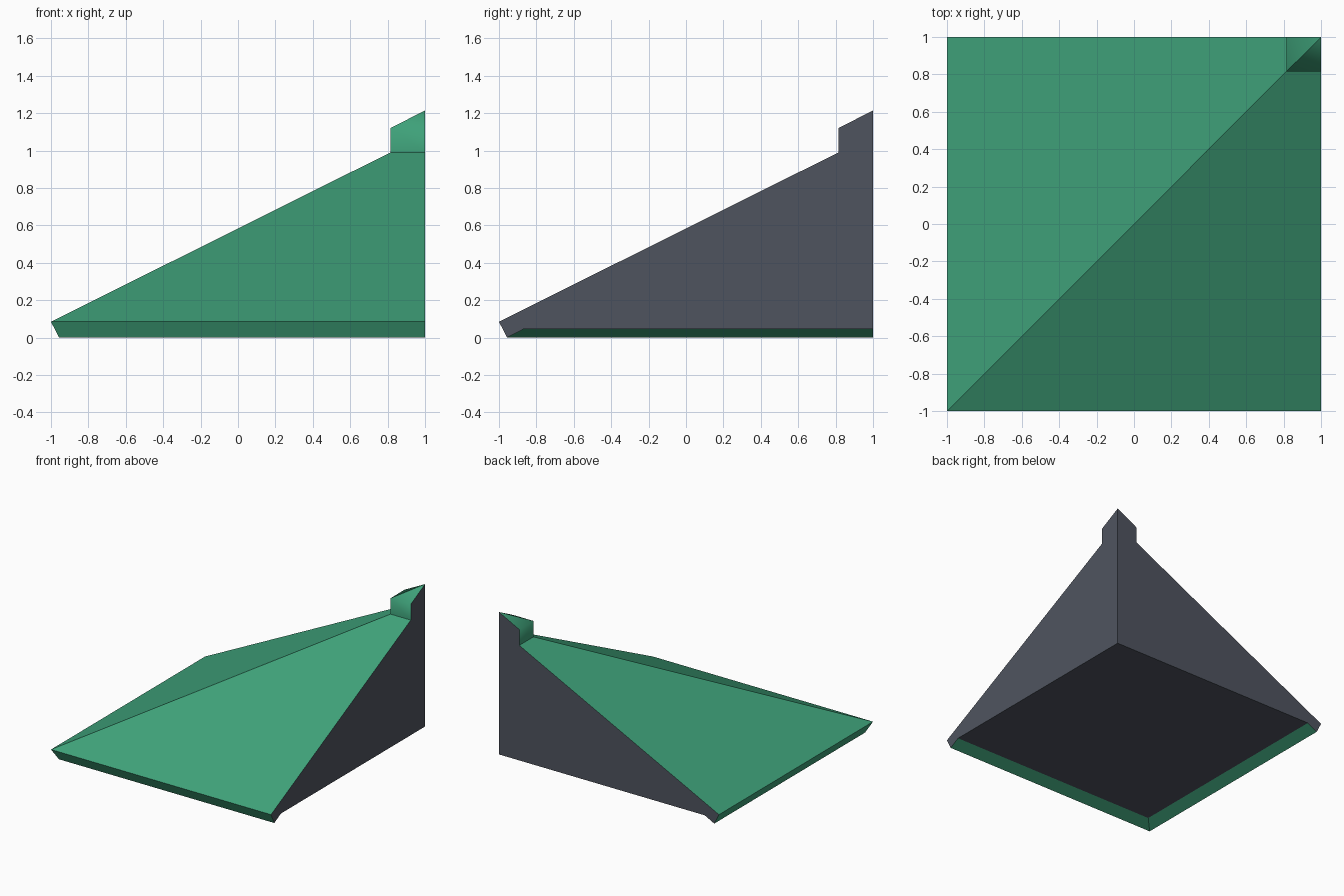
import bpy, bmesh

if "Cube" in bpy.data.objects:
    bpy.data.objects.remove(bpy.data.objects["Cube"])


def srgb(r, g, b):
    def lin(c):
        c /= 255
        return c / 12.92 if c <= 0.04045 else ((c + 0.055) / 1.055) ** 2.4
    return (lin(r), lin(g), lin(b), 1.0)


def material(name, colour):
    m = bpy.data.materials.new(name)
    m.diffuse_color = colour
    m.use_nodes = True
    m.node_tree.nodes["Principled BSDF"].inputs["Base Color"].default_value = m.diffuse_color
    return m


GREEN, GREY = 0, 1

# Roof section (distance along x or y, height): peak, cap step, slope, eave lip, soffit
CAP_Z = 1.12
profile = [(1, 1.215), (0.815, CAP_Z), (0.815, 0.99), (-1, 0.085),
           (-0.957, 0), (-0.87, 0.045), (1, 0.045)]

bm = bmesh.new()


def face(points, mat, smooth=False):
    f = bm.faces.new([bm.verts.new(p) for p in points])
    f.material_index = mat
    f.smooth = smooth


def strip(i, swap):
    """Sweep one section segment from the hip line to the cut side."""
    (d0, z0), (d1, z1) = profile[i], profile[i + 1]
    pts = [(d0, d0, z0), (1, d0, z0), (1, d1, z1), (d1, d1, z1)]
    pts = list(dict.fromkeys(pts))          # ends at the corner are triangles
    if swap:
        pts = [(y, x, z) for x, y, z in pts]
    mat = GREY if i == len(profile) - 2 else GREEN
    face(pts, mat, smooth=i < 2)


# Front and left halves, mirrored across the hip, plus the two cut walls
for swap in (False, True):
    for i in range(len(profile) - 1):
        strip(i, swap)
    face([(d, 1, z) if swap else (1, d, z) for d, z in profile], GREY)

bmesh.ops.remove_doubles(bm, verts=bm.verts[:], dist=1e-4)
bmesh.ops.recalc_face_normals(bm, faces=bm.faces[:])

# Only the cap's upper rim is soft; every other edge stays crisp
for e in bm.edges:
    e.smooth = all(abs(v.co.z - CAP_Z) < 1e-4 for v in e.verts)

mesh = bpy.data.meshes.new("hip_roof_corner")
bm.to_mesh(mesh)
bm.free()
mesh.materials.append(material("roof green", srgb(63, 162, 122)))
mesh.materials.append(material("wall grey", srgb(79, 84, 95)))
roof = bpy.data.objects.new("hip_roof_corner", mesh)
bpy.context.collection.objects.link(roof)
